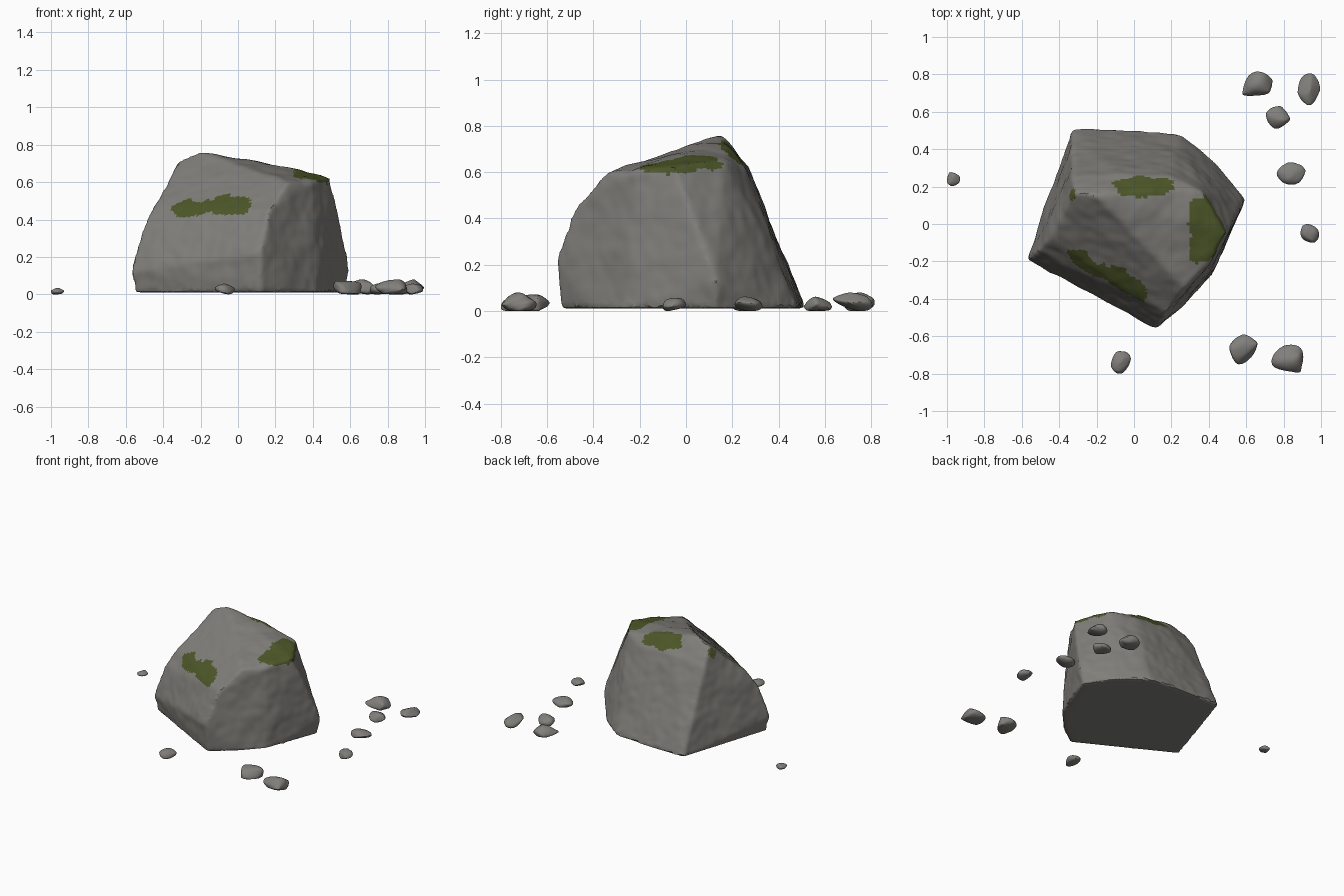
import bpy, bmesh, math, random
from mathutils import Vector, noise

cube = bpy.data.objects.get("Cube")
if cube:
    bpy.data.objects.remove(cube, do_unlink=True)
rng = random.Random(4)


def material(name, rgb):
    m = bpy.data.materials.new(name)
    m.use_nodes = True
    m.diffuse_color = (*rgb, 1)
    m.node_tree.nodes["Principled BSDF"].inputs["Base Color"].default_value = (*rgb, 1)
    return m


stone = material("grey stone", (0.22, 0.212, 0.195))
moss = material("dark green moss", (0.075, 0.095, 0.022))


def hull_object(name, points, mats):
    """Convex solid around a handful of corner points."""
    bm = bmesh.new()
    for p in points:
        bm.verts.new(p)
    res = bmesh.ops.convex_hull(bm, input=bm.verts)
    junk = {v for v in res["geom_interior"] + res["geom_unused"] if isinstance(v, bmesh.types.BMVert)}
    bmesh.ops.delete(bm, geom=list(junk), context='VERTS')
    bmesh.ops.recalc_face_normals(bm, faces=bm.faces)
    me = bpy.data.meshes.new(name)
    bm.to_mesh(me)
    bm.free()
    ob = bpy.data.objects.new(name, me)
    bpy.context.collection.objects.link(ob)
    for m in mats:
        me.materials.append(m)
    return ob


def apply_modifier(ob, kind, **settings):
    mod = ob.modifiers.new(kind.title(), kind)
    for key, value in settings.items():
        setattr(mod, key, value)
    bpy.ops.object.select_all(action='DESELECT')
    bpy.context.view_layer.objects.active = ob
    ob.select_set(True)
    bpy.ops.object.modifier_apply(modifier=mod.name)


# Boulder corners, ring by ring
FLOOR = 0.01
base = [(-.55, -.18), (.12, -.54), (.28, -.42), (.42, -.27), (.57, .13),
        (.44, .33), (.25, .48), (-.08, .51), (-.33, .51)]
flank = [(-.575, -.19, .12), (.12, -.56, .22), (.595, .13, .13), (-.51, -.14, .35),
         (.17, -.48, .45), (-.44, -.08, .48)]
crown = [(.27, -.34, .6), (.4, -.22, .6), (.495, -.05, .63), (.36, .17, .65),
         (.2, .18, .685), (0, .17, .73), (-.2, .15, .765), (-.32, .17, .71),
         (-.33, .25, .6), (-.1, .27, .63), (.2, .26, .61)]
boulder = hull_object("boulder", [(x, y, FLOOR) for x, y in base] + flank + crown, [stone, moss])
apply_modifier(boulder, 'REMESH', mode='VOXEL', voxel_size=0.016)
apply_modifier(boulder, 'SMOOTH', factor=0.5, iterations=3)

# Weathered surface and ragged foot
for v, n in [(v, v.normal.copy()) for v in boulder.data.vertices]:
    p = v.co.copy()
    if p.z > FLOOR + 0.012:
        v.co += n * (0.008 * noise.noise(p * 6) + 0.004 * noise.noise(p * 17))
        if p.z < 0.05:
            v.co.z += 0.012 * noise.noise(p * 35)
    v.co.z = max(v.co.z, FLOOR)


def in_ellipse(u, v, cu, cv, ru, rv, wobble):
    return math.hypot((u - cu) / ru, (v - cv) / rv) < 1 + wobble


def is_mossy(c):
    w = 0.3 * noise.noise(c * 14) + 0.15 * noise.noise(c * 40)
    front = c.y < 0 and (in_ellipse(c.x, c.z, -.26, .46, .085, .045, w)
                         or in_ellipse(c.x, c.z, -.05, .475, .125, .052, w))
    shoulder = c.x > .3 + .05 * w and in_ellipse(c.y, c.z, -.04, .64, .19, .045, w)
    back = c.z > .6 and in_ellipse(c.x, c.y, .05, .2, .16, .055, w)
    peak = (c - Vector((-.335, .16, .67))).length < .035
    return front or shoulder or back or peak


# Moss patches
for f in boulder.data.polygons:
    f.material_index = int(is_mossy(f.center))

# Scattered pebbles: x, y, half width, half depth, height
pebbles = [(.66, .75, .08, .065, .08), (.935, .72, .06, .085, .08), (.77, .57, .065, .06, .062),
           (.84, .27, .077, .06, .062), (.94, -.05, .05, .05, .057), (.585, -.67, .075, .08, .072),
           (.82, -.72, .085, .075, .08), (-.07, -.74, .053, .06, .057), (-.965, .24, .035, .037, .035)]
rocks = [boulder]
for i, (x, y, rx, ry, h) in enumerate(pebbles):
    pts = []
    for k in range(22):
        d = Vector([rng.gauss(0, 1) for _ in range(3)]).normalized()
        pts.append((d.x, d.y, max(d.z, -0.6)))
    rock = hull_object("pebble_%d" % (i + 1), pts, [stone])
    apply_modifier(rock, 'SUBSURF', levels=2)
    # Fit each pebble to its own size and place on the ground
    vs = rock.data.vertices
    lo = [min(v.co[a] for v in vs) for a in range(3)]
    hi = [max(v.co[a] for v in vs) for a in range(3)]
    for v in vs:
        t = [(v.co[a] - lo[a]) / (hi[a] - lo[a]) for a in range(3)]
        v.co = (x + rx * (2 * t[0] - 1), y + ry * (2 * t[1] - 1), h * t[2])
    rocks.append(rock)

bpy.ops.object.select_all(action='DESELECT')
for ob in rocks:
    ob.select_set(True)
bpy.context.view_layer.objects.active = boulder
bpy.ops.object.shade_smooth_by_angle(angle=math.radians(35))
